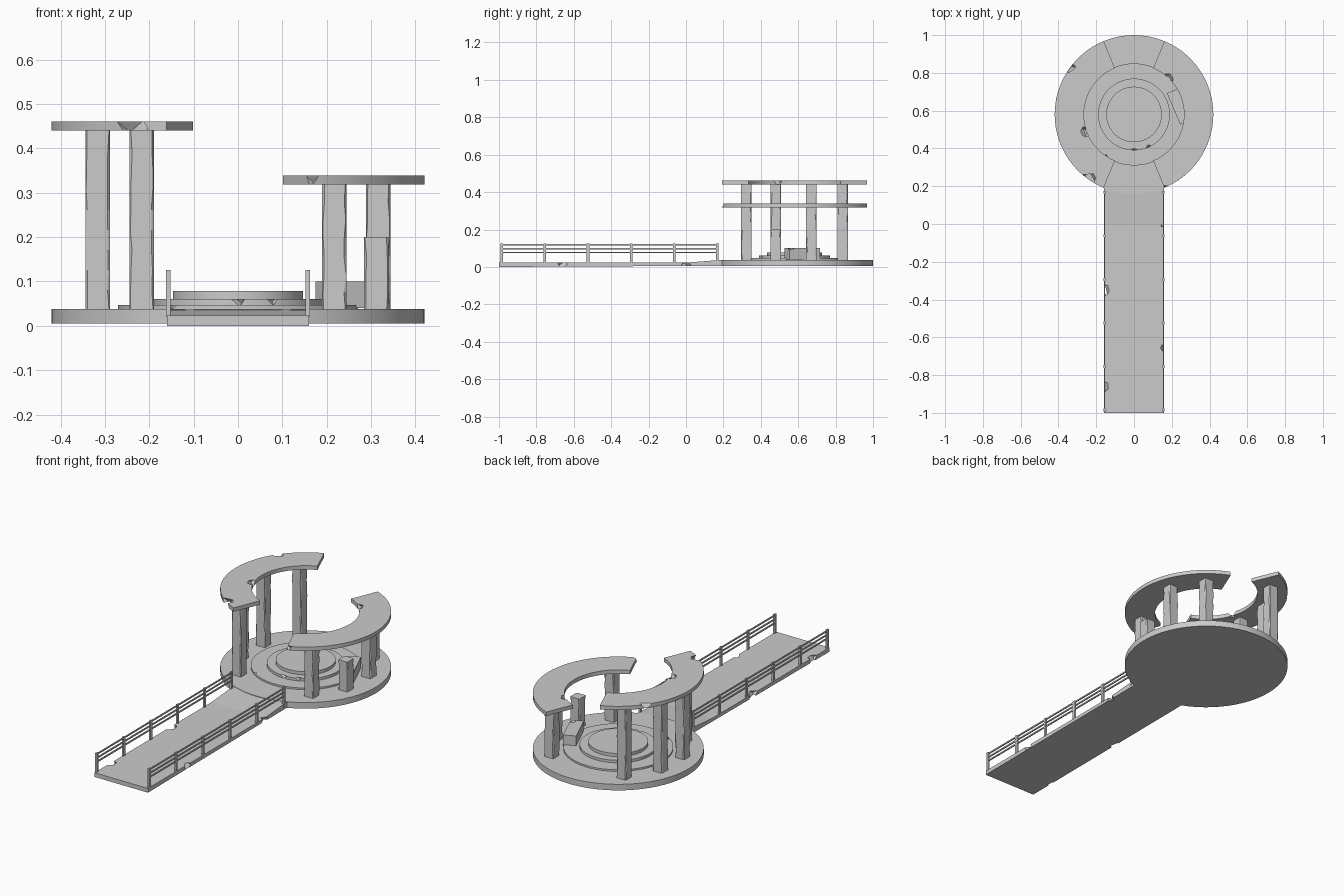
import bpy, bmesh, math, random
from mathutils import Vector, Euler

if "Cube" in bpy.data.objects:
    bpy.data.objects.remove(bpy.data.objects["Cube"])

random.seed(4)
CY = 0.58  # centre of the round platform


def finish(bm, name, smooth=False):
    bmesh.ops.recalc_face_normals(bm, faces=bm.faces)
    me = bpy.data.meshes.new(name)
    bm.to_mesh(me)
    bm.free()
    ob = bpy.data.objects.new(name, me)
    bpy.context.collection.objects.link(ob)
    bpy.ops.object.select_all(action='DESELECT')
    ob.select_set(True)
    bpy.context.view_layer.objects.active = ob
    if smooth:
        bpy.ops.object.shade_smooth_by_angle(angle=math.radians(30))
    return ob


def box(bm, x, y, z, rot=0.0):
    """Box from (min, max) ranges added to a bmesh."""
    vs = bmesh.ops.create_cube(bm, size=1)['verts']
    mid = Vector([(a + b) / 2 for a, b in (x, y, z)])
    e = Euler((0, 0, rot))
    for v in vs:
        p = Vector([c * (b - a) for c, (a, b) in zip(v.co, (x, y, z))])
        p.rotate(e)
        v.co = p + mid


def loft(bm, rings, closed_caps=True):
    """Skin equal-length rings of points."""
    vr = [[bm.verts.new(p) for p in r] for r in rings]
    n = len(vr[0])
    for a, b in zip(vr, vr[1:]):
        for i in range(n):
            bm.faces.new((a[i], a[(i + 1) % n], b[(i + 1) % n], b[i]))
    if closed_caps:
        bm.faces.new(vr[0])
        bm.faces.new(vr[-1])


def disc(name, r, z0, z1, n=64):
    bm = bmesh.new()
    loft(bm, [[(r * math.cos(2 * math.pi * i / n), CY + r * math.sin(2 * math.pi * i / n), z)
               for i in range(n)] for z in (z0, z1)])
    return finish(bm, name, True)


def chip(ob, spots):
    """Knock small wedges out of an edge with tilted cube cutters."""
    for x, y, z, s in spots:
        bm = bmesh.new()
        bmesh.ops.create_cube(bm, size=s)
        e = Euler((0.7, 0.6, random.uniform(0, 1.5)))
        for v in bm.verts:
            v.co.rotate(e)
            v.co += Vector((x, y, z))
        cut = finish(bm, "chip_cutter")
        cut.hide_render = True
        bpy.context.view_layer.objects.active = ob
        m = ob.modifiers.new("chip", 'BOOLEAN')
        m.operation, m.object, m.solver = 'DIFFERENCE', cut, 'EXACT'
        bpy.ops.object.modifier_apply(modifier=m.name)
        bpy.data.objects.remove(cut)


# round platform and its three steps
disc("platform", 0.42, 0.005, 0.038)
step = disc("lower_step", 0.27, 0.036, 0.047)
chip(step, [(-0.15, CY - 0.235, 0.055, 0.03)])
step = disc("middle_step", 0.19, 0.045, 0.061)
chip(step, [(0.0, CY - 0.2, 0.062, 0.03), (0.08, CY - 0.182, 0.065, 0.03)])
disc("upper_step", 0.147, 0.06, 0.078)

# walkway with a lip rising to the platform
bm = bmesh.new()
profile = [(-1, 0), (0.19, 0.006), (0.2, 0.037), (0.17, 0.036), (0, 0.023), (-1, 0.023)]
loft(bm, [[(x, y, z) for y, z in profile] for x in (-0.16, 0.16)])
walk = finish(bm, "walkway")
chip(walk, [(-0.165, -0.35, 0.022, 0.05), (-0.165, -0.86, 0.022, 0.045),
            (0.17, -0.66, 0.02, 0.04), (0.17, 0.0, 0.012, 0.04)])

# railings on both sides
for side, sx in (("left", -1), ("right", 1)):
    bm = bmesh.new()
    cx = sx * 0.157
    for i in range(6):
        y = -0.985 + i * 0.2305
        box(bm, (cx - 0.005, cx + 0.005), (y - 0.007, y + 0.007), (0.02, 0.126))
    for z in (0.119, 0.098, 0.077):
        box(bm, (cx - 0.003, cx + 0.003), (-0.985, 0.1675), (z - 0.0035, z + 0.0035))
    finish(bm, side + "_railing")


def pillar(name, x, y, top, s=0.0275):
    """Square pillar with unevenly worn corners."""
    bm = bmesh.new()
    rings = []
    n = max(3, int(top / 0.045))
    for k in range(n + 1):
        z = 0.036 + (top - 0.036) * k / n
        ring = []
        for sx, sy in ((1, 1), (-1, 1), (-1, -1), (1, -1)):
            c, d = random.uniform(0.001, 0.009), random.uniform(0.001, 0.006)
            a, b = (x + sx * s, y + sy * (s - c), z), (x + sx * (s - d), y + sy * s, z)
            ring += [a, b] if sx * sy > 0 else [b, a]
        rings.append(ring)
    loft(bm, rings)
    finish(bm, name)


# pillars: tall on the left, short on the right, one broken off
spots = [(0.217, 0.322), (0.316, 0.48), (0.316, 0.67), (0.217, 0.838)]
for i, (x, y) in enumerate(spots):
    pillar(f"left_pillar_{i + 1}", -x, y, 0.442)
    pillar("broken_pillar" if i == 1 else f"right_pillar_{i + 1}", x if i != 1 else 0.312, y,
           0.2 if i == 1 else 0.32)

# fallen piece of pillar lying on the lower step
bm = bmesh.new()
box(bm, (0.207, 0.273), (0.532, 0.712), (0.04, 0.1), math.radians(23))
block = finish(bm, "fallen_block")
chip(block, [(0.29, 0.56, 0.1, 0.025)])


def arc(name, mid, z0, z1, n=28):
    """Ring segment carried by the pillars."""
    bm = bmesh.new()
    rings = []
    for i in range(n + 1):
        a = math.radians(mid - 67.5 + 135 * i / n)
        rings.append([(r * math.cos(a), CY + r * math.sin(a), z)
                      for r, z in ((0.265, z0), (0.42, z0), (0.42, z1), (0.265, z1))])
    loft(bm, rings)
    return finish(bm, name, True)


left = arc("left_roof_arc", 180, 0.44, 0.461)
chip(left, [(-0.24, 0.235, 0.455, 0.055), (-0.34, 0.83, 0.466, 0.04), (-0.255, 0.49, 0.463, 0.04)])
right = arc("right_roof_arc", 0, 0.318, 0.339)
chip(right, [(0.165, 0.187, 0.335, 0.03), (0.18, 0.77, 0.34, 0.04)])
